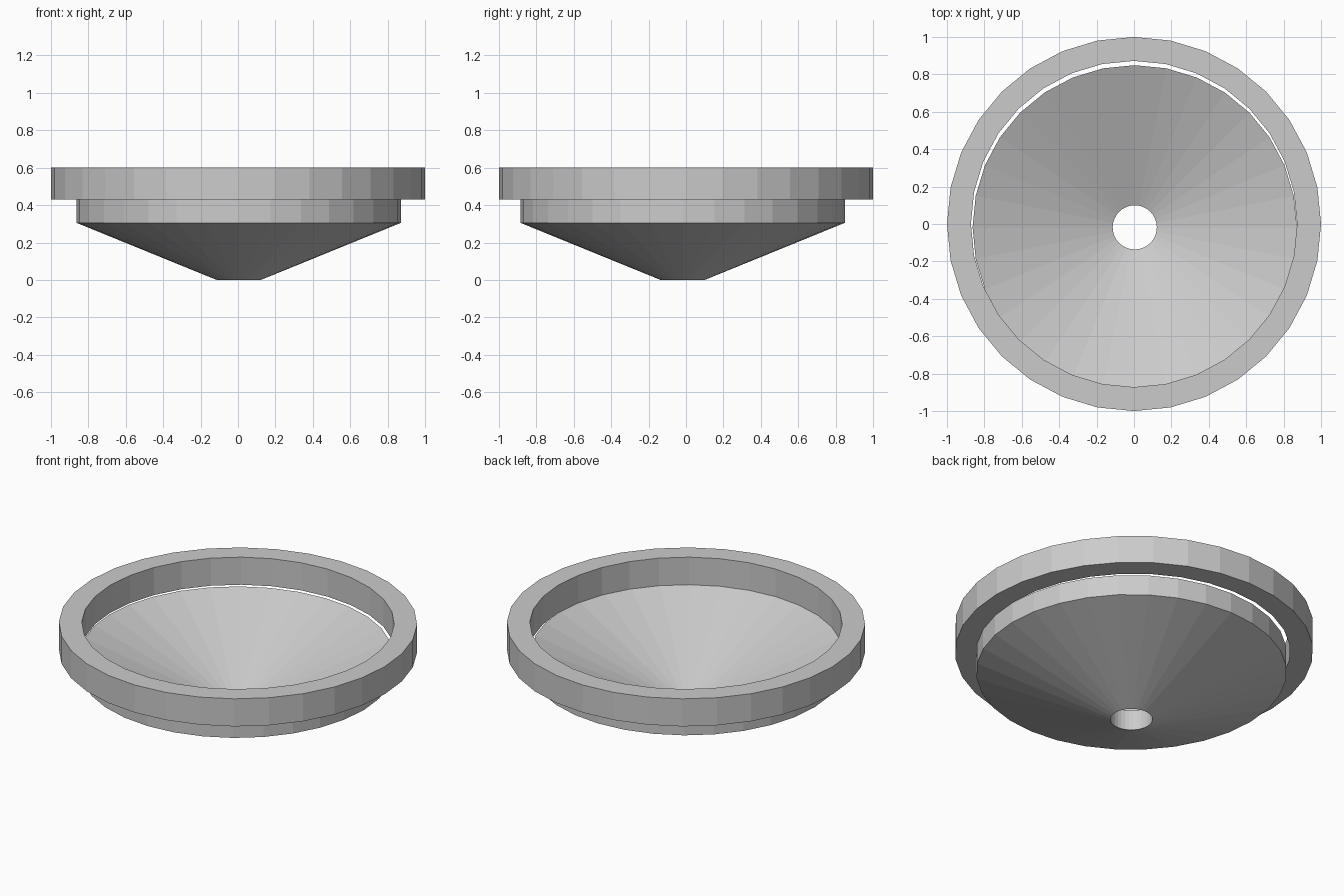
import bpy, bmesh
from math import cos, sin, tau

if "Cube" in bpy.data.objects:
    bpy.data.objects.remove(bpy.data.objects["Cube"])

SIDES = 32


def lathe(name, profile, center=(0, 0)):
    """Revolve a closed (radius, z) profile, listed counter-clockwise, into a flat-faced solid."""
    bm = bmesh.new()
    loops = [[bm.verts.new((center[0] + r * cos(tau * i / SIDES),
                            center[1] + r * sin(tau * i / SIDES), z))
              for i in range(SIDES)] for r, z in profile]
    for a, b in zip(loops, loops[1:] + loops[:1]):
        for i in range(SIDES):
            j = (i + 1) % SIDES
            bm.faces.new((a[i], a[j], b[j], b[i]))
    bmesh.ops.recalc_face_normals(bm, faces=bm.faces)
    mesh = bpy.data.meshes.new(name)
    bm.to_mesh(mesh)
    bm.free()
    obj = bpy.data.objects.new(name, mesh)
    bpy.context.collection.objects.link(obj)
    return obj


# Upper flange ring
lathe("rim_ring", [(0.872, 0.43), (1.0, 0.43), (1.0, 0.6), (0.872, 0.6)])

# Funnel bowl with a drain hole, sitting slightly off-centre under the ring
lathe("funnel_bowl", [(0.118, 0.0), (0.867, 0.305), (0.867, 0.43), (0.118, 0.125)],
      center=(0.004, -0.018))
